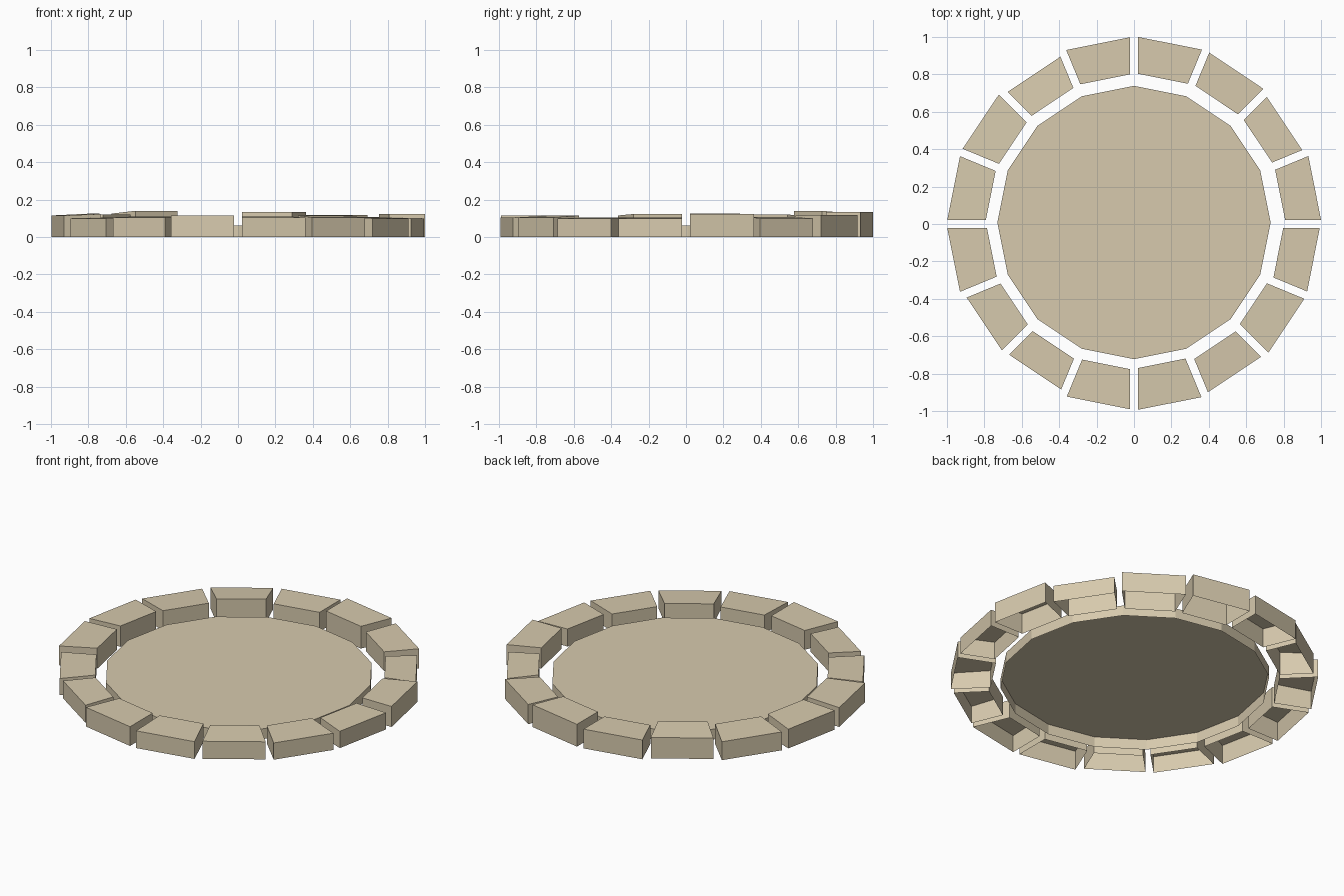
import bpy, bmesh, math

if "Cube" in bpy.data.objects:
    bpy.data.objects.remove(bpy.data.objects["Cube"])

stone = bpy.data.materials.new("sandy_stone")
stone.diffuse_color = (0.68, 0.59, 0.42, 1)
stone.use_nodes = True
stone.node_tree.nodes["Principled BSDF"].inputs["Base Color"].default_value = stone.diffuse_color


def open_shell(name, top, bottom):
    """Top face plus side walls, open underneath. Loops run counter-clockwise."""
    bm = bmesh.new()
    t = [bm.verts.new(p) for p in top]
    b = [bm.verts.new(p) for p in bottom]
    bm.faces.new(t)
    n = len(t)
    for i in range(n):
        j = (i + 1) % n
        bm.faces.new((b[i], b[j], t[j], t[i]))
    mesh = bpy.data.meshes.new(name)
    bm.to_mesh(mesh)
    bm.free()
    mesh.materials.append(stone)
    obj = bpy.data.objects.new(name, mesh)
    bpy.context.collection.objects.link(obj)
    return obj


# Central 16-sided slab
N = 16
ring = [(0.73 * math.sin(-2 * math.pi * i / N),
         0.73 * math.cos(2 * math.pi * i / N) + 0.008) for i in range(N)]
open_shell("centre_slab", [(x, y, 0.062) for x, y in ring],
           [(x, y, 0) for x, y in ring])

# Border stones, clockwise from the back:
# outer radius, inner radius, outer height, inner height
stones = [
    (1.0, 0.803, 0.133, 0.133), (1.0, 0.808, 0.118, 0.115),
    (0.982, 0.808, 0.10, 0.108), (1.0, 0.808, 0.123, 0.123),
    (0.993, 0.798, 0.10, 0.105), (0.994, 0.778, 0.10, 0.105),
    (0.982, 0.79, 0.105, 0.115), (0.993, 0.77, 0.103, 0.11),
    (0.99, 0.776, 0.115, 0.115), (0.966, 0.788, 0.105, 0.11),
    (0.977, 0.781, 0.10, 0.105), (0.998, 0.786, 0.115, 0.123),
    (0.998, 0.792, 0.115, 0.125), (1.0, 0.79, 0.11, 0.12),
    (0.977, 0.796, 0.125, 0.14), (0.998, 0.8, 0.115, 0.115),
]
HALF_GAP = 0.021


def corner(radius, angle, side):
    """Point on a sector edge, pushed in so the joint keeps an even width."""
    a = angle + side * math.asin(HALF_GAP / radius)
    return radius * math.sin(a), radius * math.cos(a)


for k, (ro, ri, ho, hi) in enumerate(stones):
    a0, a1 = (2 * math.pi * (k + d) / N for d in (0, 1))
    loop = [corner(ri, a0, 1), corner(ri, a1, -1),
            corner(ro, a1, -1), corner(ro, a0, 1)]
    heights = (hi, hi, ho, ho)
    open_shell(f"border_stone_{k + 1:02d}",
               [(x, y, h) for (x, y), h in zip(loop, heights)],
               [(x, y, 0) for x, y in loop])
